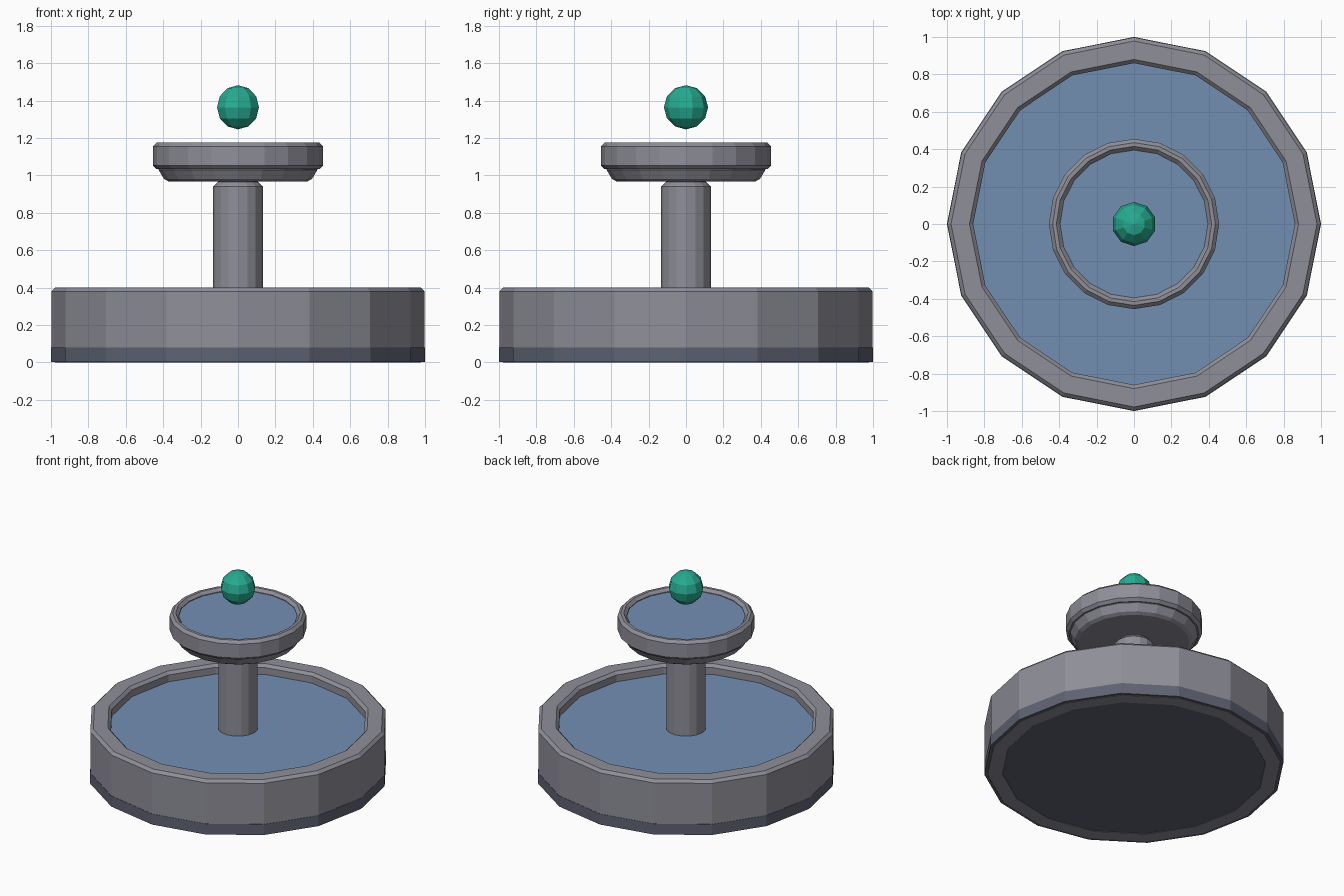
import bpy, bmesh, math

if "Cube" in bpy.data.objects:
    bpy.data.objects.remove(bpy.data.objects["Cube"])


def srgb(r, g, b):
    lin = [c / 12.92 if c <= 0.04045 else ((c + 0.055) / 1.055) ** 2.4 for c in (r, g, b)]
    return (*lin, 1.0)


def material(name, rgb):
    m = bpy.data.materials.new(name)
    m.diffuse_color = srgb(*rgb)
    m.use_nodes = True
    m.node_tree.nodes["Principled BSDF"].inputs["Base Color"].default_value = m.diffuse_color
    return m


stone = material("grey stone", (0.56, 0.56, 0.60))
dark = material("dark stone", (0.37, 0.39, 0.45))
blue = material("water blue", (0.45, 0.56, 0.70))
green = material("green", (0.15, 0.67, 0.57))


def lathe(name, profile, sides, mat, ring=False):
    """Turn (radius, z) points about z, starting on -y. ring joins last to first."""
    bm = bmesh.new()
    rows = []
    for r, z in profile:
        if r == 0:
            rows.append([bm.verts.new((0, 0, z))] * sides)
        else:
            rows.append([bm.verts.new((r * math.sin(2 * math.pi * i / sides),
                                       -r * math.cos(2 * math.pi * i / sides), z))
                         for i in range(sides)])
    pairs = list(zip(rows, rows[1:])) + ([(rows[-1], rows[0])] if ring else [])
    for a, b in pairs:
        for i in range(sides):
            j = (i + 1) % sides
            quad = list(dict.fromkeys((a[i], a[j], b[j], b[i])))
            bm.faces.new(quad)
    if not ring:
        for row in (rows[0], rows[-1]):
            if row[0] is not row[1]:
                bm.faces.new(row)
    bmesh.ops.recalc_face_normals(bm, faces=bm.faces)
    me = bpy.data.meshes.new(name)
    bm.to_mesh(me)
    bm.free()
    me.materials.append(mat)
    ob = bpy.data.objects.new(name, me)
    bpy.context.collection.objects.link(ob)
    return ob


def chamfered_ring(name, r_in, r_out, z0, z1, c, sides, mat):
    pts = [(r_in + c, z0), (r_out - c, z0), (r_out, z0 + c), (r_out, z1 - c),
           (r_out - c, z1), (r_in + c, z1), (r_in, z1 - c), (r_in, z0 + c)]
    return lathe(name, pts, sides, mat, ring=True)


# lower basin: foot, wall and water
lathe("basin_foot", [(1.0, 0.002), (1.0, 0.08)], 16, dark)
chamfered_ring("basin_wall", 0.86, 0.998, 0.0, 0.40, 0.02, 16, stone)
lathe("basin_water", [(0.865, 0.31), (0.865, 0.33)], 16, blue)

# central pillar
lathe("pillar", [(0.133, 0.08), (0.133, 0.94), (0.108, 0.965), (0.108, 0.98)], 16, stone)

# upper bowl: dish, rim and water
lathe("bowl_dish", [(0.37, 0.967), (0.395, 0.98), (0.425, 1.03), (0.42, 1.06)], 20, stone)
chamfered_ring("bowl_rim", 0.395, 0.455, 1.033, 1.175, 0.02, 20, stone)
lathe("bowl_water", [(0.40, 1.13), (0.40, 1.15)], 20, blue)

# floating ball
R, Z = 0.118, 1.364
lathe("ball", [(0 if k in (0, 6) else R * math.sin(math.pi * k / 6),
                Z - R * math.cos(math.pi * k / 6)) for k in range(7)], 10, green)
